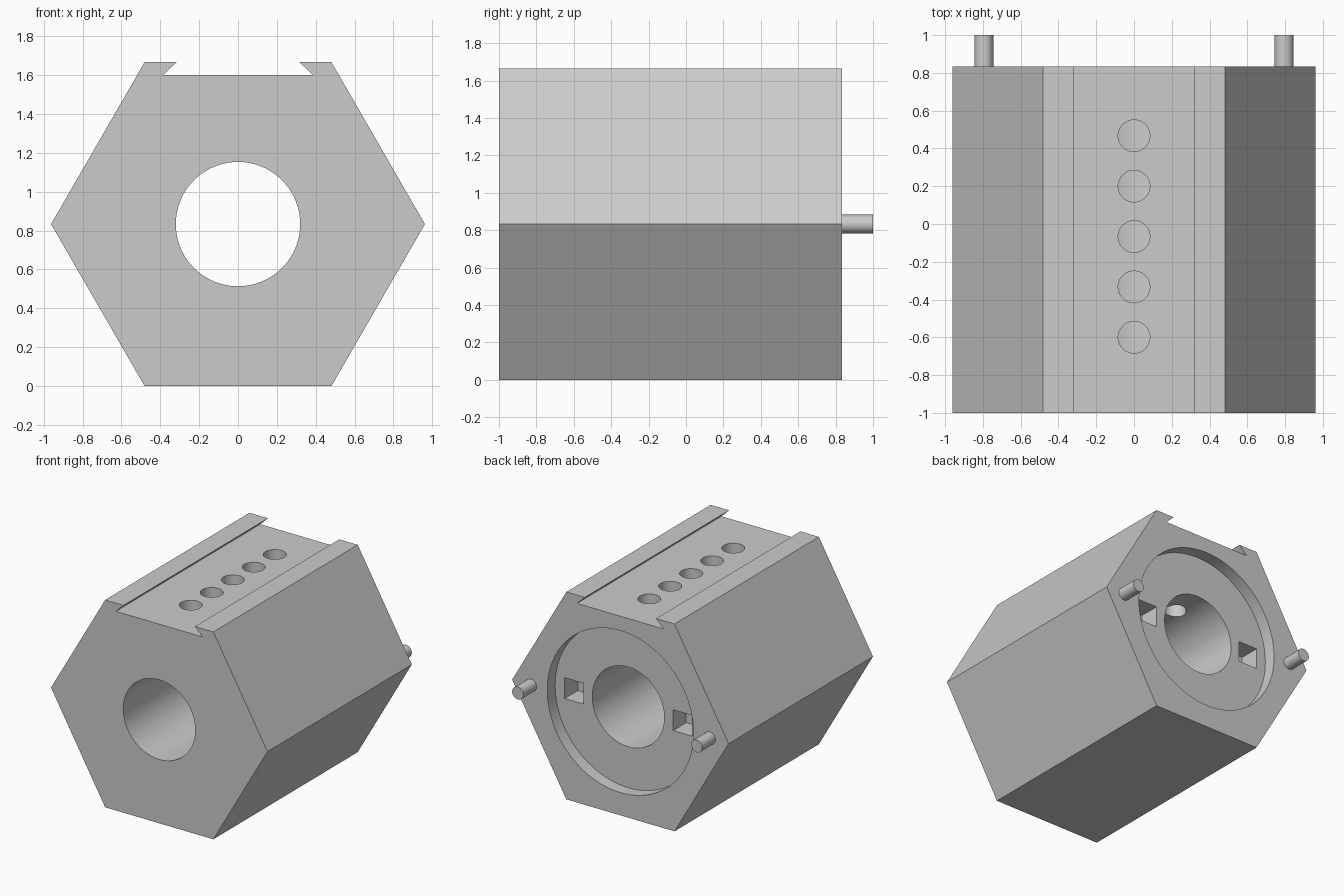
import bpy
import bmesh
import math
from mathutils import Matrix

cube = bpy.data.objects.get("Cube")
if cube:
    bpy.data.objects.remove(cube, do_unlink=True)

MID = 0.833            # height of the bore axis
FRONT, BACK = -1.0, 0.833
RADIUS = 0.962

grey = bpy.data.materials.new("plain grey")
grey.use_nodes = True
grey.diffuse_color = (0.6, 0.6, 0.6, 1)
grey.node_tree.nodes["Principled BSDF"].inputs["Base Color"].default_value = (0.6, 0.6, 0.6, 1)


def finish(name, bm):
    bmesh.ops.recalc_face_normals(bm, faces=bm.faces[:])
    mesh = bpy.data.meshes.new(name)
    bm.to_mesh(mesh)
    bm.free()
    mesh.materials.append(grey)
    ob = bpy.data.objects.new(name, mesh)
    bpy.context.collection.objects.link(ob)
    return ob


def rod_y(name, x, radius, y0, y1, sides):
    bm = bmesh.new()
    place = Matrix.Translation((x, (y0 + y1) / 2, MID)) @ Matrix.Rotation(math.pi / 2, 4, 'X')
    bmesh.ops.create_cone(bm, cap_ends=True, segments=sides, radius1=radius,
                          radius2=radius, depth=y1 - y0, matrix=place)
    return finish(name, bm)


def rod_z(name, y, radius, z0, z1):
    bm = bmesh.new()
    bmesh.ops.create_cone(bm, cap_ends=True, segments=48, radius1=radius, radius2=radius,
                          depth=z1 - z0, matrix=Matrix.Translation((0, y, (z0 + z1) / 2)))
    return finish(name, bm)


def box(name, centre, size):
    bm = bmesh.new()
    bmesh.ops.create_cube(bm, size=1, matrix=Matrix.Translation(centre) @ Matrix.Diagonal((*size, 1)))
    return finish(name, bm)


def smooth(ob):
    bpy.ops.object.select_all(action='DESELECT')
    ob.select_set(True)
    bpy.context.view_layer.objects.active = ob
    bpy.ops.object.shade_smooth_by_angle(angle=math.radians(30))


# Hexagonal body with a dovetail slot along the top
half = [(RADIUS / 2, 0), (RADIUS, MID), (RADIUS / 2, 2 * MID),
        (0.317, 2 * MID), (0.385, 1.6)]
profile = half + [(-x, z) for x, z in reversed(half)]
bm = bmesh.new()
face = bm.faces.new([bm.verts.new((x, FRONT, z)) for x, z in profile])
swept = bmesh.ops.extrude_face_region(bm, geom=[face])["geom"]
bmesh.ops.translate(bm, vec=(0, BACK - FRONT, 0),
                    verts=[v for v in swept if isinstance(v, bmesh.types.BMVert)])
body = finish("hexagonal_body", bm)

# Bore, round back recess, square sockets and top holes
floor = BACK - 0.1
cutters = [rod_y("bore_cutter", 0, 0.32, FRONT - 0.2, BACK + 0.2, 96),
           rod_y("recess_cutter", 0, 0.65, floor, BACK + 0.2, 96)]
for side in (-1, 1):
    cutters.append(box("socket_cutter", (side * 0.482, floor - 0.033, MID), (0.167, 0.267, 0.167)))
for i in range(5):
    cutters.append(rod_z("top_hole_cutter", 0.467 - i * 0.2667, 0.084, 0.95, 1.8))

for cutter in cutters:
    cutter.hide_render = True
    mod = body.modifiers.new("cut", 'BOOLEAN')
    mod.operation = 'DIFFERENCE'
    mod.solver = 'EXACT'
    mod.object = cutter

# Bake the cuts into the body and remove the cutters
bpy.context.view_layer.update()
baked = bpy.data.meshes.new_from_object(body.evaluated_get(bpy.context.evaluated_depsgraph_get()))
body.modifiers.clear()
body.data = baked
body.data.materials.clear()
body.data.materials.append(grey)
for poly in body.data.polygons:
    poly.material_index = 0
for cutter in cutters:
    bpy.data.objects.remove(cutter, do_unlink=True)
smooth(body)

# Locating pins on the back
for name, x in (("left_pin", 0.795), ("right_pin", -0.795)):
    smooth(rod_y(name, x, 0.05, BACK - 0.02, 1.0, 32))
